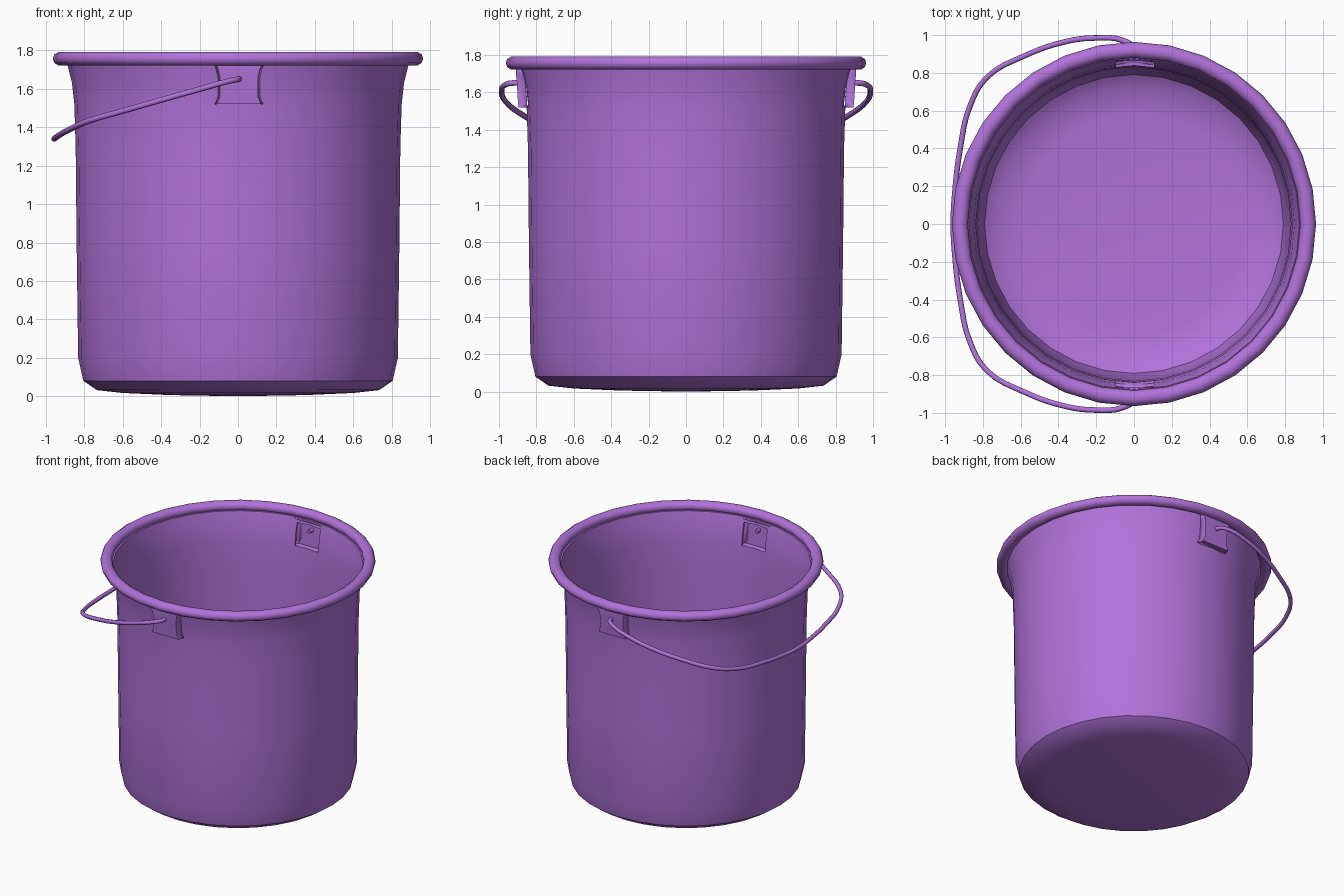
import bpy, bmesh, math

if "Cube" in bpy.data.objects:
    bpy.data.objects.remove(bpy.data.objects["Cube"])

SIDES = 32
purple = bpy.data.materials.new("purple")
purple.diffuse_color = (0.44, 0.17, 0.70, 1)
purple.use_nodes = True
purple.node_tree.nodes["Principled BSDF"].inputs["Base Color"].default_value = purple.diffuse_color


def finish(ob, angle=35):
    ob.data.materials.clear()
    ob.data.materials.append(purple)
    bpy.ops.object.select_all(action='DESELECT')
    ob.select_set(True)
    bpy.context.view_layer.objects.active = ob
    bpy.ops.object.shade_smooth_by_angle(angle=math.radians(angle))


def mesh_object(name, bm):
    bmesh.ops.recalc_face_normals(bm, faces=bm.faces)
    me = bpy.data.meshes.new(name)
    bm.to_mesh(me)
    bm.free()
    ob = bpy.data.objects.new(name, me)
    bpy.context.collection.objects.link(ob)
    return ob


def lathe(name, profile, closed=False):
    bm = bmesh.new()
    vs = [bm.verts.new((r, 0, z)) for r, z in profile]
    pairs = list(zip(vs, vs[1:])) + ([(vs[-1], vs[0])] if closed else [])
    edges = [bm.edges.new(p) for p in pairs]
    bmesh.ops.spin(bm, geom=vs + edges, cent=(0, 0, 0), axis=(0, 0, 1),
                   angle=2 * math.pi, steps=SIDES, use_merge=True)
    bmesh.ops.remove_doubles(bm, verts=bm.verts, dist=1e-5)
    return mesh_object(name, bm)


# Thin-walled bucket: outer profile up, inner profile back down
outer = [(0, 0.0), (0.35, 0.006), (0.60, 0.017), (0.735, 0.032), (0.805, 0.08),
         (0.832, 0.20), (0.84, 0.80), (0.845, 1.30), (0.852, 1.52),
         (0.864, 1.63), (0.89, 1.735)]
T = 0.014
inner = [(r - T if r else 0, z + (T if z < 0.1 else 0)) for r, z in reversed(outer)]
body = lathe("bucket_body", outer + inner)

# Wall openings behind the two handle brackets
for s in (-1, 1):
    bm = bmesh.new()
    bmesh.ops.create_cube(bm, size=1)
    bmesh.ops.scale(bm, vec=(0.20, 0.2, 0.17), verts=bm.verts)
    bmesh.ops.translate(bm, vec=(0.005, s * 0.87, 1.615), verts=bm.verts)
    cutter = mesh_object("bracket_cutter", bm)
    cutter.hide_render = True
    cutter.hide_set(True)
    mod = body.modifiers.new("opening", 'BOOLEAN')
    mod.operation = 'DIFFERENCE'
    mod.solver = 'EXACT'
    mod.object = cutter
finish(body)

# Rolled rim
rim_profile = [(0.922 + 0.042 * math.cos(a), 1.757 + 0.037 * math.sin(a))
               for a in (2 * math.pi * i / 10 for i in range(10))]
finish(lathe("rolled_rim", rim_profile, closed=True), 50)

# Handle brackets: pressed-out plates with flared ends
rows = [(1.525, 0.845, 0.125, 0.845), (1.522, 0.893, 0.122, 0.85),
        (1.56, 0.896, 0.106, 0.85), (1.66, 0.902, 0.106, 0.86),
        (1.70, 0.906, 0.115, 0.87), (1.722, 0.906, 0.125, 0.88),
        (1.725, 0.862, 0.125, 0.862)]
bm = bmesh.new()
grid = []
for z, y, w, yb in rows:
    grid.append([bm.verts.new((x + 0.005, -d, z)) for x, d in
                 ((-w, yb), (-w + 0.01, y), (w - 0.01, y), (w, yb))])
for a, b in zip(grid, grid[1:]):
    for i in range(3):
        bm.faces.new((a[i], a[i + 1], b[i + 1], b[i]))
bracket = mesh_object("handle_brackets", bm)
solid = bracket.modifiers.new("thickness", 'SOLIDIFY')
solid.thickness = 0.008
solid.offset = 0
mirror = bracket.modifiers.new("mirror", 'MIRROR')
mirror.use_axis = (False, True, False)
finish(bracket, 30)

# Wire handle, lowered towards -x, ends hooked through the brackets
half = [(0.0, -0.865, 1.65), (0.0, -0.93, 1.65), (-0.06, -0.972, 1.637),
        (-0.20, -0.985, 1.598), (-0.36, -0.966, 1.553), (-0.58, -0.89, 1.49),
        (-0.78, -0.775, 1.432), (-0.87, -0.62, 1.392), (-0.92, -0.40, 1.365),
        (-0.95, -0.15, 1.345)]
path = half + [(-0.957, 0, 1.34)] + [(x, -y, z) for x, y, z in reversed(half)]
cu = bpy.data.curves.new("wire_handle", 'CURVE')
cu.dimensions = '3D'
cu.resolution_u = 4
cu.bevel_depth = 0.015
cu.bevel_resolution = 2
cu.use_fill_caps = True
sp = cu.splines.new('BEZIER')
sp.bezier_points.add(len(path) - 1)
for p, co in zip(sp.bezier_points, path):
    p.co = co
    p.handle_left_type = p.handle_right_type = 'AUTO'
handle = bpy.data.objects.new("wire_handle", cu)
bpy.context.collection.objects.link(handle)
bpy.ops.object.select_all(action='DESELECT')
handle.select_set(True)
bpy.context.view_layer.objects.active = handle
bpy.ops.object.convert(target='MESH')
finish(bpy.context.view_layer.objects.active, 50)
